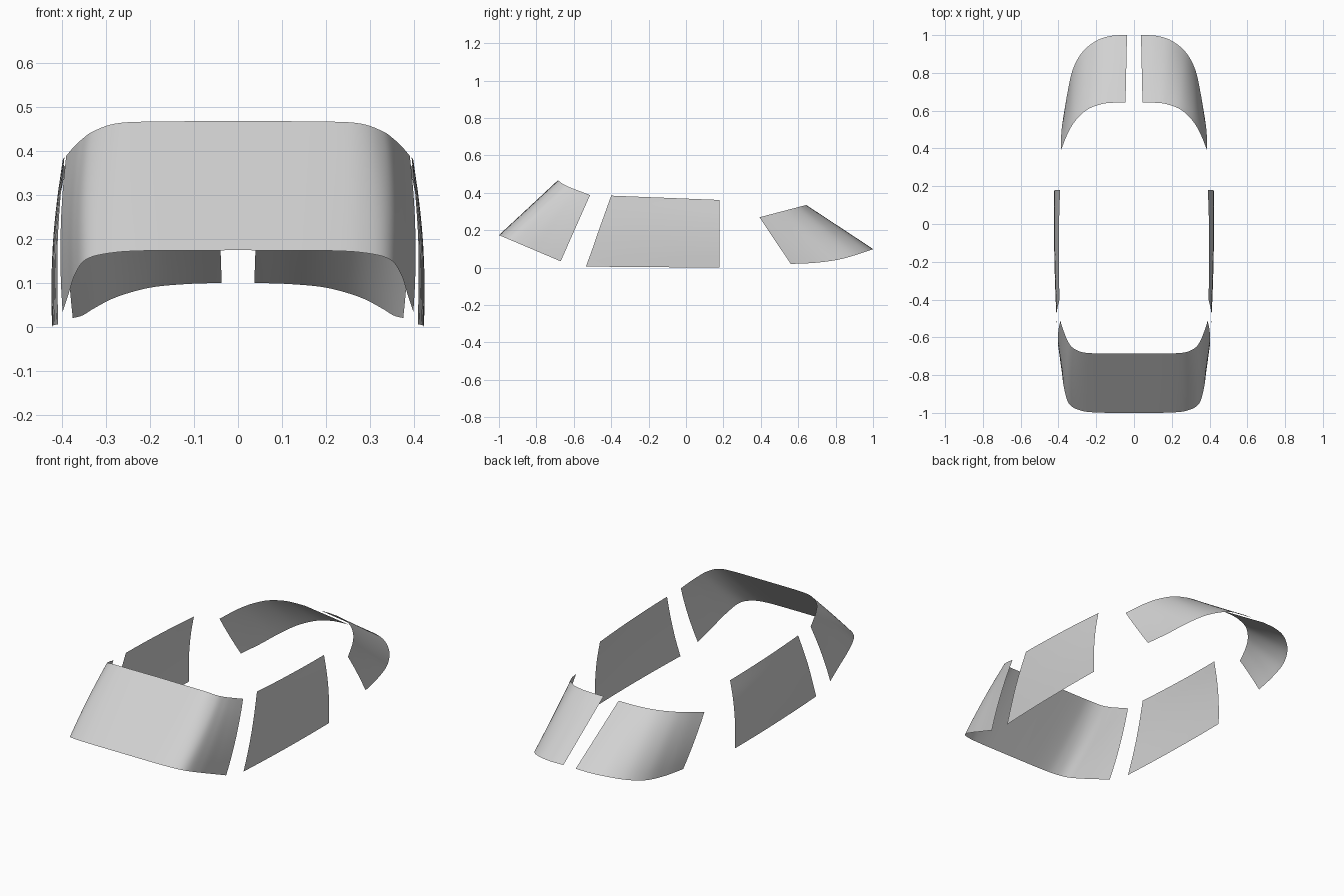
import bpy
import bmesh
from mathutils import Vector

cube = bpy.data.objects.get("Cube")
if cube:
    bpy.data.objects.remove(cube, do_unlink=True)

# One pale grey glass colour
glass = bpy.data.materials.new("pale grey glass")
glass.use_nodes = True
GREY = (0.64, 0.64, 0.64, 1)
glass.diffuse_color = GREY
glass.node_tree.nodes["Principled BSDF"].inputs["Base Color"].default_value = GREY


def smooth_path(points, steps=6):
    """Catmull-Rom curve through the points."""
    p = [Vector(q) for q in points]
    p = [2 * p[0] - p[1]] + p + [2 * p[-1] - p[-2]]
    path = []
    for a, b, c, d in zip(p, p[1:], p[2:], p[3:]):
        for i in range(steps):
            t = i / steps
            path.append(b + (c - a) * t / 2 + (2 * a - 5 * b + 4 * c - d) * t**2 / 2
                        + (3 * b - a - 3 * c + d) * t**3 / 2)
    return path + [p[-2]]


def pane(name, lower, upper, side=1, bulge=0.0, rows=8, mirrored=False):
    """Loft a single sheet of glass between two matching edges."""
    bm = bmesh.new()
    low, up = smooth_path(lower), smooth_path(upper)
    grid = []
    for r in range(rows + 1):
        t = r / rows
        row = []
        for a, b in zip(low, up):
            co = a.lerp(b, t)
            co.x += bulge * 4 * t * (1 - t) * min(1, co.x / 0.4) ** 2
            row.append(bm.verts.new((co.x * side, co.y, co.z)))
        grid.append(row)
    for r0, r1 in zip(grid, grid[1:]):
        for i in range(len(r0) - 1):
            bm.faces.new((r0[i], r0[i + 1], r1[i + 1], r1[i]))
    # Turn the faces away from the cabin centre
    bm.normal_update()
    if sum(f.normal.dot(f.calc_center_median()) for f in bm.faces) < 0:
        bmesh.ops.reverse_faces(bm, faces=bm.faces)
    mesh = bpy.data.meshes.new(name)
    bm.to_mesh(mesh)
    bm.free()
    mesh.materials.append(glass)
    obj = bpy.data.objects.new(name, mesh)
    bpy.context.collection.objects.link(obj)
    if mirrored:
        obj.modifiers.new("Mirror", "MIRROR").use_clip = True
    bpy.ops.object.select_all(action="DESELECT")
    obj.select_set(True)
    bpy.context.view_layer.objects.active = obj
    bpy.ops.object.shade_smooth_by_angle()
    return obj


# Windshield: the lower edge lies in a sloping plane
sill = [(0, -1), (.2, -.998), (.29, -.985), (.345, -.95), (.37, -.87), (.384, -.77), (.398, -.67)]
sill = [(x, y, .174 - .424 * (y + 1)) for x, y in sill]
header = [(0, -.685, .467), (.2, -.685, .466), (.28, -.677, .461), (.33, -.65, .443),
          (.355, -.61, .425), (.373, -.565, .408), (.39, -.513, .388)]
pane("windshield", sill, header, bulge=.009, mirrored=True)

# Side windows: curved front and rear edges, bowed along their length
door_front = [(.408, -.535, .006), (.41, -.5, .102), (.409, -.467, .198), (.403, -.433, .293), (.394, -.4, .385)]
door_rear = [(.421, .18, 0), (.422, .18, .09), (.418, .18, .18), (.408, .18, .27), (.391, .18, .362)]

# Rear windows: split in the middle, wrapping round the corners
tail = [(.037, 1, .1), (.12, .996, .097), (.2, .97, .089), (.275, .908, .068),
        (.325, .815, .043), (.353, .69, .026), (.375, .56, .02)]
roof = [(.045, .643), (.11, .642), (.17, .635), (.245, .607), (.305, .553), (.348, .485), (.386, .393)]
roof = [(x, y, .335 - .262 * (.643 - y)) for x, y in roof]

for side, label in ((1, "left"), (-1, "right")):
    pane(label + "_side_window", door_front, door_rear, side, bulge=.006)
    pane(label + "_rear_window", tail, roof, side, bulge=.005)
